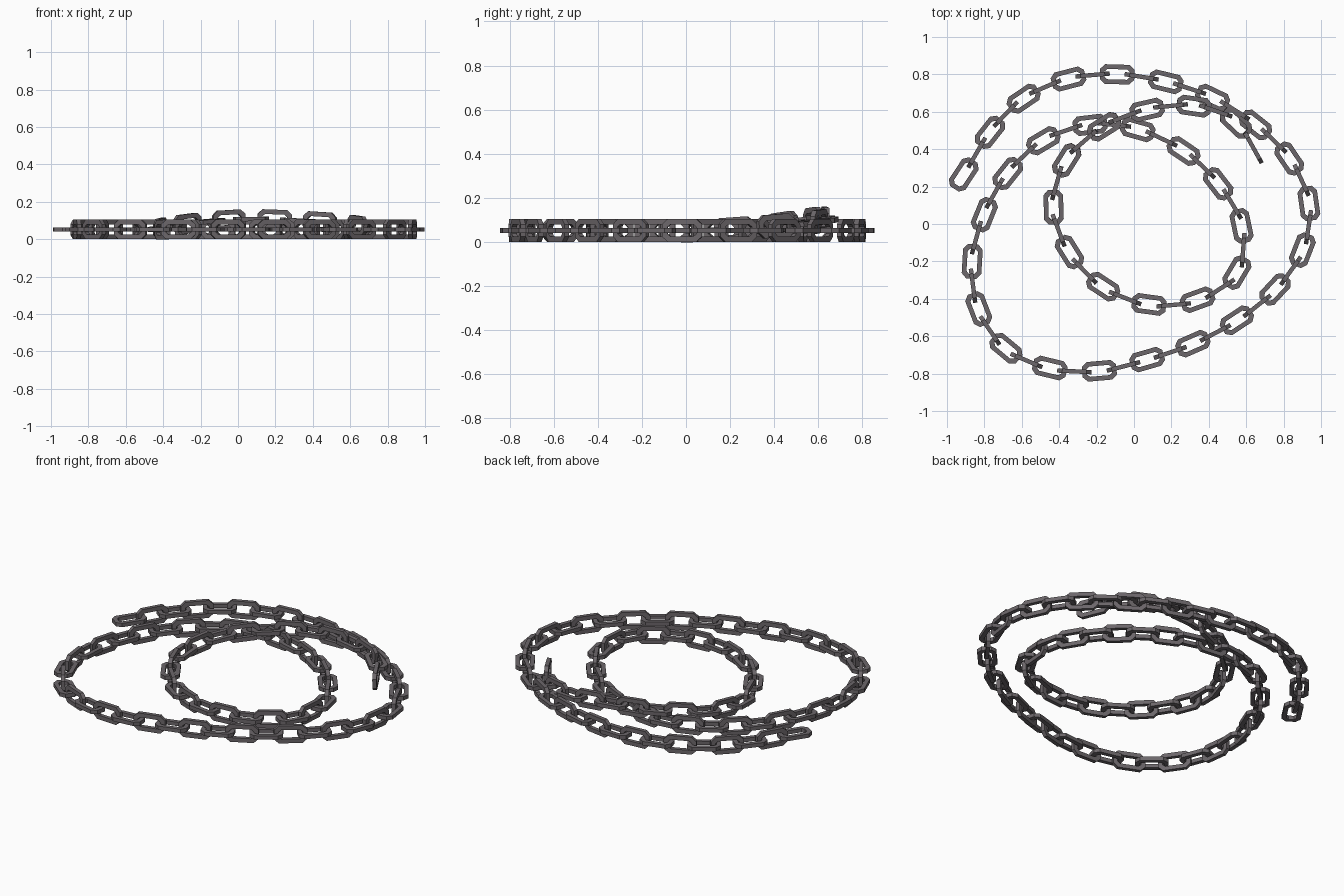
import bpy, math
from mathutils import Vector, Matrix

if "Cube" in bpy.data.objects:
    bpy.data.objects.remove(bpy.data.objects["Cube"])

mat = bpy.data.materials.new("dark iron")
mat.diffuse_color = (0.15, 0.135, 0.145, 1)
mat.use_nodes = True
mat.node_tree.nodes["Principled BSDF"].inputs["Base Color"].default_value = mat.diffuse_color

# centres of the flat-lying links, from the outer loose end inwards
PATH = [(-.91, .265), (-.77, .49), (-.59, .67), (-.35, .775), (-.09, .80), (.17, .76),
        (.42, .675), (.65, .53), (.83, .35), (.935, .11), (.90, -.14), (.755, -.35),
        (.55, -.515), (.315, -.64), (.07, -.725), (-.185, -.785), (-.45, -.77),
        (-.685, -.665), (-.83, -.455), (-.865, -.20), (-.80, .05), (-.675, .27),
        (-.485, .445), (-.235, .53), (.02, .505), (.265, .39), (.45, .215), (.575, -.01),
        (.55, -.26), (.34, -.405), (.08, -.43), (-.165, -.335), (-.345, -.15),
        (-.43, .09), (-.36, .34), (-.16, .52), (.07, .61), (.32, .63), (.545, .54), (.725, .25)]
# height of the links: level, then rising over the crossing at the inner end
LIFT = {34: .07, 35: .095, 36: .108, 37: .10, 38: .085, 39: .06}
pts = [Vector((x, y, LIFT.get(i, .0525))) for i, (x, y) in enumerate(PATH)]
pts = [2 * pts[0] - pts[1] + Vector((-.03, -.02, 0))] + pts + [2 * pts[-1] - pts[-2]]


def spline(i, t):
    """Point and direction on a smooth curve through the path."""
    a, b, c, d = pts[i:i + 4]
    p = .5 * (2 * b + (c - a) * t + (2 * a - 5 * b + 4 * c - d) * t * t
              + (3 * b - a - 3 * c + d) * t ** 3)
    v = .5 * ((c - a) + 2 * (2 * a - 5 * b + 4 * c - d) * t
              + 3 * (3 * b - a - 3 * c + d) * t * t)
    return p, v.normalized()


def link_mesh():
    """Long octagonal ring with a square bar."""
    L, W, cx, cy, bar, h = .092, .0525, .027, .025, .025, .0115

    def octagon(l, w, kx, ky):
        return [(l, -w + ky), (l, w - ky), (l - kx, w), (-l + kx, w),
                (-l, w - ky), (-l, -w + ky), (-l + kx, -w), (l - kx, -w)]
    outer = octagon(L, W, cx, cy)
    inner = octagon(L - bar, W - bar, cx * .55, cy * .5)
    rings = [(outer, -h), (outer, h), (inner, h), (inner, -h)]
    verts = [(x, y, z) for ring, z in rings for x, y in ring]
    faces = []
    for r in range(4):
        for k in range(8):
            n, s = (k + 1) % 8, (r + 1) % 4
            faces.append((r * 8 + k, r * 8 + n, s * 8 + n, s * 8 + k))
    me = bpy.data.meshes.new("link")
    me.from_pydata(verts, [], faces)
    me.materials.append(mat)
    return me


link = link_mesh()
# flat links on the path points, upright links halfway between them
for n in range(2 * (len(PATH) - 1)):
    p, x = spline(n // 2, .5 * (n % 2))
    y = Vector((0, 0, 1)).cross(x).normalized()
    z = x.cross(y)
    m = Matrix((x, y, z)).transposed().to_4x4()
    if n % 2:
        m = m @ Matrix.Rotation(math.pi / 2, 4, 'X')
    ob = bpy.data.objects.new("chain_link_%02d" % (n + 1), link)
    ob.matrix_world = Matrix.Translation(p) @ m
    bpy.context.collection.objects.link(ob)
